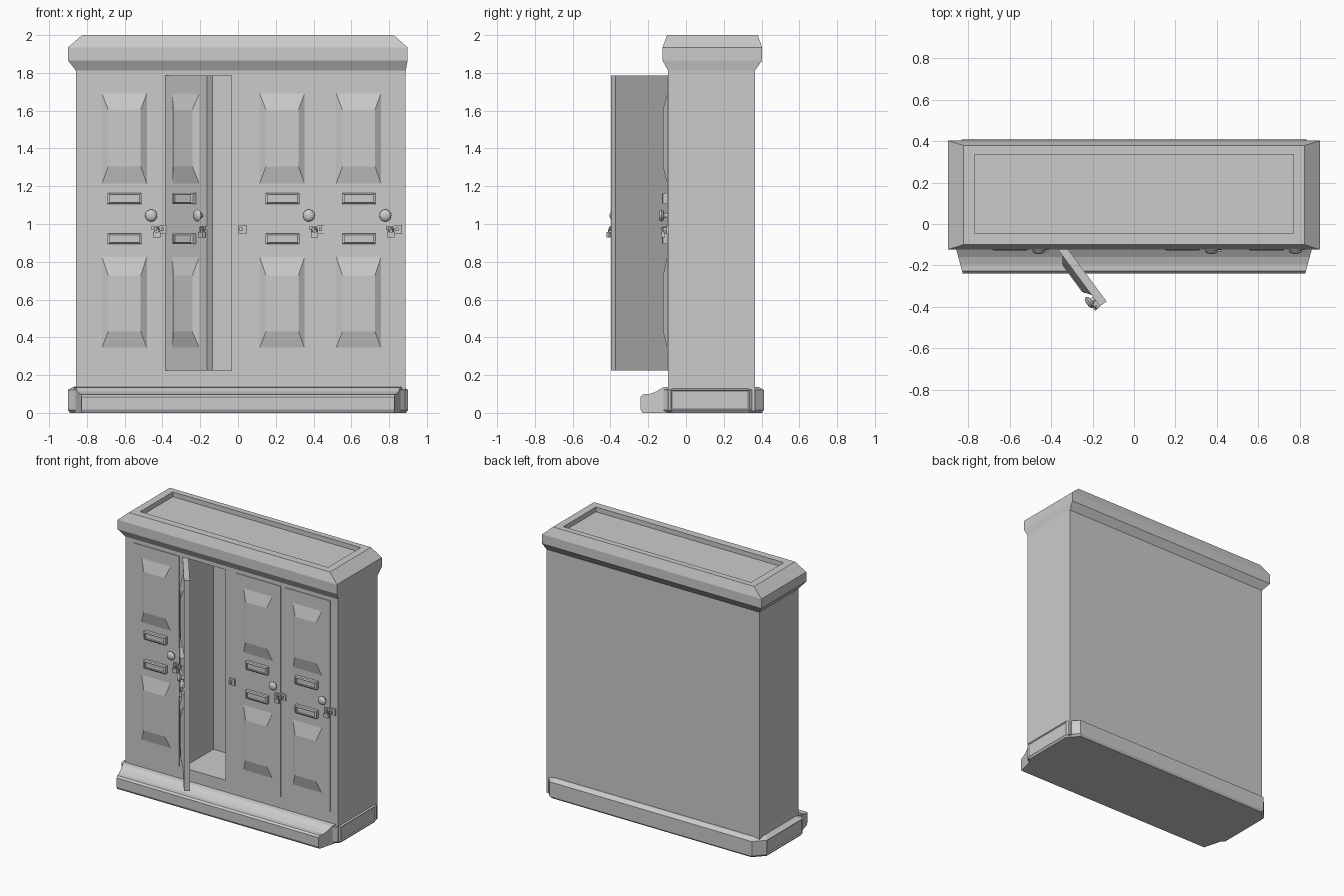
import bpy, bmesh, math
from mathutils import Matrix

if "Cube" in bpy.data.objects:
    bpy.data.objects.remove(bpy.data.objects["Cube"])

I = Matrix.Identity(4)


def loft(name, rings, M=I, smooth=False, inset_x=False):
    """Skin equal-length rings of points and cap both ends."""
    bm = bmesh.new()
    vs = [[bm.verts.new(p) for p in r] for r in rings]
    n = len(rings[0])
    for a, b in zip(vs, vs[1:]):
        for i in range(n):
            j = (i + 1) % n
            bm.faces.new((a[i], a[j], b[j], b[i]))
    bm.faces.new(vs[0])
    bm.faces.new(vs[-1])
    bmesh.ops.recalc_face_normals(bm, faces=bm.faces)
    if inset_x:
        bm.normal_update()
        side = [f for f in bm.faces if abs(f.normal.x) > 0.99]
        bmesh.ops.inset_individual(bm, faces=side, thickness=0.009, depth=-0.006)
    bm.transform(M)
    me = bpy.data.meshes.new(name)
    bm.to_mesh(me)
    bm.free()
    ob = bpy.data.objects.new(name, me)
    bpy.context.collection.objects.link(ob)
    if smooth:
        bpy.ops.object.select_all(action='DESELECT')
        ob.select_set(True)
        bpy.context.view_layer.objects.active = ob
        bpy.ops.object.shade_smooth_by_angle(angle=math.radians(50))
    return ob


def rect_xy(x0, x1, y0, y1, z):
    return [(x0, y0, z), (x1, y0, z), (x1, y1, z), (x0, y1, z)]


def rect_xz(x0, x1, z0, z1, y):
    return [(x0, y, z0), (x1, y, z0), (x1, y, z1), (x0, y, z1)]


def box(name, x0, x1, y0, y1, z0, z1, M=I):
    return loft(name, [rect_xy(x0, x1, y0, y1, z0), rect_xy(x0, x1, y0, y1, z1)], M)


# Cabinet body with one open compartment
body = box("cabinet_body", -0.858, 0.888, -0.095, 0.365, 0.01, 1.9)
cutter = box("compartment_cutter", -0.385, -0.035, -0.3, 0.26, 0.225, 1.785)
cutter.hide_render = True
mod = body.modifiers.new("compartment", 'BOOLEAN')
mod.operation = 'DIFFERENCE'
mod.object = cutter
mod.solver = 'EXACT'
bpy.context.view_layer.objects.active = body
bpy.ops.object.modifier_apply(modifier=mod.name)
bpy.data.objects.remove(cutter)

# Cornice with a shallow tray in its top
loft("cornice", [
    rect_xy(-0.858, 0.888, -0.095, 0.365, 1.812),
    rect_xy(-0.9, 0.898, -0.124, 0.403, 1.865),
    rect_xy(-0.9, 0.898, -0.124, 0.403, 1.935),
    rect_xy(-0.825, 0.825, -0.1, 0.38, 2.0),
    rect_xy(-0.77, 0.77, -0.045, 0.337, 2.0),
    rect_xy(-0.77, 0.77, -0.045, 0.337, 1.965)])


# Plinth collar with chamfered corners
def collar(d, z):
    half = [(0.86 - d, -0.12 + d), (0.9 - d, -0.08 + d),
            (0.9 - d, 0.335 - d), (0.83 - d, 0.412 - d)]
    return [(x, y, z) for x, y in half] + [(-x, y, z) for x, y in reversed(half)]


loft("plinth_collar", [collar(0.01, 0), collar(0, 0.015),
                       collar(0, 0.122), collar(0.03, 0.138)], inset_x=True)

# Projecting front moulding, tapered at its ends
profile = [(-0.09, 0), (-0.23, 0), (-0.24, 0.018), (-0.24, 0.085), (-0.228, 0.098),
           (-0.195, 0.1), (-0.16, 0.112), (-0.125, 0.134), (-0.09, 0.139)]


def end_x(y):
    return 0.86 + (y + 0.12) * 0.27


loft("front_moulding", [[(s * end_x(y), y, z) for y, z in profile] for s in (-1, 1)])


# Raised pyramid-edged panel
def panel(name, z0, z1, zi0, zi1, M):
    loft(name, [rect_xz(0.065, 0.302, z0, z1, 0.004), rect_xz(0.065, 0.302, z0, z1, 0),
                rect_xz(0.098, 0.27, zi0, zi1, -0.022)], M)


# Framed slot with recessed centre
def slot(name, z0, z1, M):
    x0, x1, e = 0.095, 0.275, 0.013
    inner = (x0 + e, x1 - e, z0 + 0.008, z1 - 0.008)
    loft(name, [rect_xz(x0, x1, z0, z1, 0.004), rect_xz(x0, x1, z0, z1, -0.022),
                rect_xz(*inner, -0.028), rect_xz(*inner, -0.015)], M)


# Turned door knob
def knob(name, M):
    prof = [(0.012, 0.004), (0.012, -0.016), (0.026, -0.02), (0.032, -0.029),
            (0.026, -0.039), (0.012, -0.044)]
    rings = [[(0.325 + r * math.cos(k * math.tau / 14), y,
               1.045 + r * math.sin(k * math.tau / 14)) for k in range(14)]
             for r, y in prof]
    loft(name, rings, M, smooth=True)


# Hasp strap, padlock body and shackle on the door edge
def padlock(name, M):
    box(name + "_strap", 0.328, 0.372, -0.01, 0.003, 0.968, 0.99, M)
    box(name + "_staple", 0.342, 0.356, -0.03, -0.006, 0.962, 0.984, M)
    box(name + "_body", 0.336, 0.374, -0.032, -0.012, 0.928, 0.957, M)
    path = [(0.343, 0.955), (0.343, 0.972), (0.349, 0.981),
            (0.361, 0.981), (0.367, 0.972), (0.367, 0.955)]
    rings = []
    for x, z in path:
        dx, dz = x - 0.355, max(z - 0.965, 0)
        m = math.hypot(dx, dz)
        ux, uz = dx / m, dz / m
        rings.append([(x + 0.004 * math.cos(a) * ux, -0.022 + 0.004 * math.sin(a),
                       z + 0.004 * math.cos(a) * uz)
                      for a in (k * math.tau / 6 for k in range(6))])
    loft(name + "_shackle", rings, M)


# Frame side of the hasp
def frame_plate(name, x):
    box(name, x, x + 0.042, -0.104, -0.09, 0.947, 0.995)
    box(name + "_loop", x + 0.006, x + 0.022, -0.122, -0.1, 0.962, 0.982)


# Four doors, the second swung open on its left edge
doors = [("door_1", -0.785, 0), ("door_2", -0.385, -53.5),
         ("door_3", 0.05, 0), ("door_4", 0.455, 0)]
for name, x, angle in doors:
    M = Matrix.Translation((x, -0.1, 0)) @ Matrix.Rotation(math.radians(angle), 4, 'Z')
    box(name, 0, 0.37, 0, 0.04, 0.225, 1.785, M)
    panel(name + "_upper_panel", 1.215, 1.69, 1.305, 1.605, M)
    panel(name + "_lower_panel", 0.345, 0.825, 0.43, 0.727, M)
    slot(name + "_upper_slot", 1.107, 1.165, M)
    slot(name + "_lower_slot", 0.893, 0.95, M)
    knob(name + "_knob", M)
    padlock(name + "_padlock", M)
    frame_plate(name + "_frame_plate", 0.003 if angle else x + 0.372)
